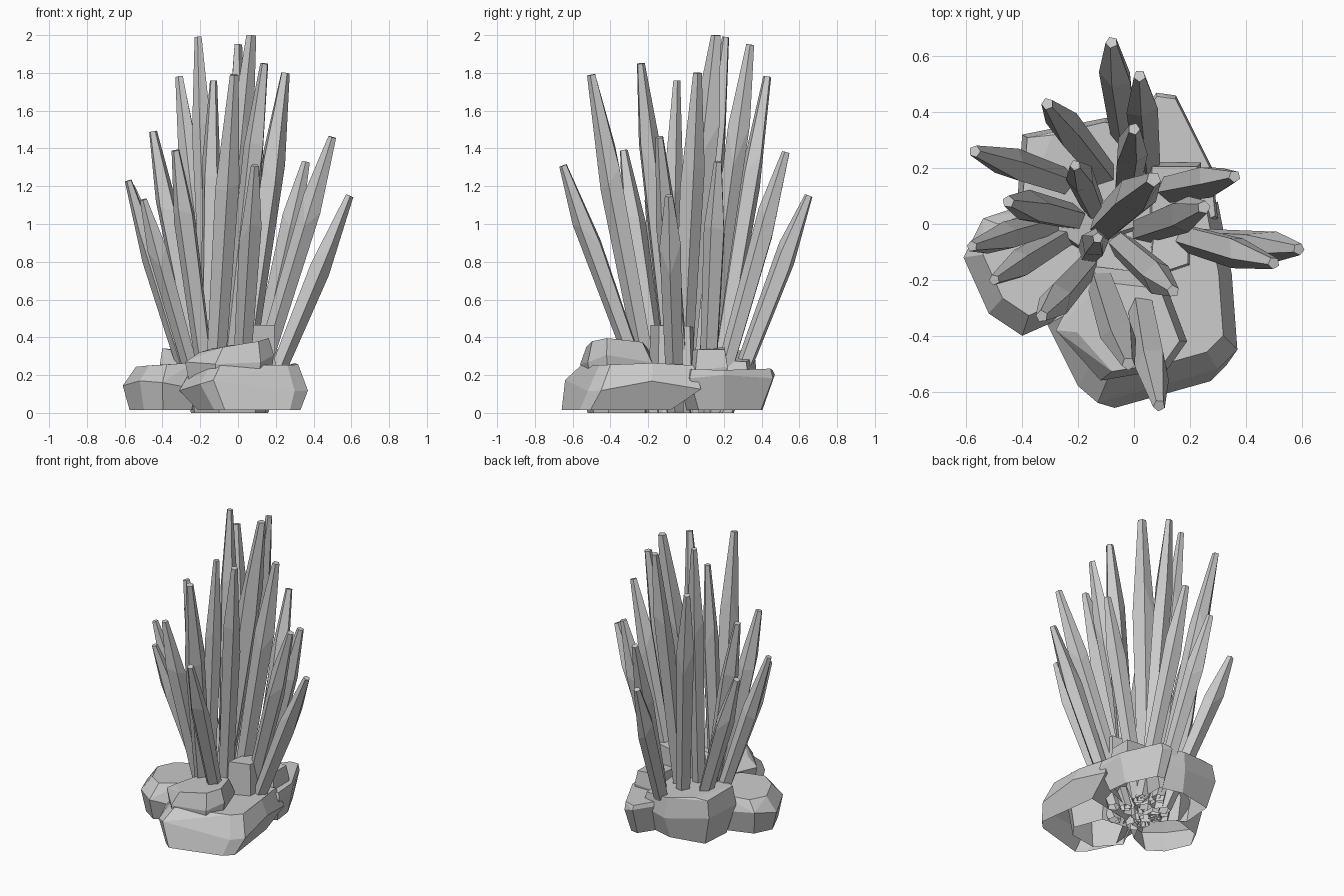
import bpy
import bmesh
import math
import random
from mathutils import Vector

random.seed(4)
cube = bpy.data.objects.get("Cube")
if cube:
    bpy.data.objects.remove(cube, do_unlink=True)

# One plain stone colour for everything
stone = bpy.data.materials.new("stone_grey")
stone.use_nodes = True
colour = (0.6, 0.6, 0.6, 1)
stone.diffuse_color = colour
stone.node_tree.nodes["Principled BSDF"].inputs["Base Color"].default_value = colour


def finish(name, bm):
    """Turn a bmesh into a flat shaded object, open underneath."""
    bmesh.ops.recalc_face_normals(bm, faces=bm.faces[:])
    under = [f for f in bm.faces if f.normal.z < -0.95]
    bmesh.ops.delete(bm, geom=under, context="FACES")
    mesh = bpy.data.meshes.new(name)
    bm.to_mesh(mesh)
    bm.free()
    mesh.materials.append(stone)
    obj = bpy.data.objects.new(name, mesh)
    bpy.context.collection.objects.link(obj)
    return obj


def crystal(name, root, tip, width=1.0, sides=5):
    """Tapered prism: slim root, broad uneven shoulder, small blunt tip."""
    tip = Vector(tip)
    root = Vector((root[0], root[1], 0.2))
    axis = (tip - root).normalized()
    foot = root - axis * (root.z / axis.z)
    across = axis.orthogonal().normalized()
    other = axis.cross(across)
    turn = random.uniform(0, math.tau)
    bm = bmesh.new()
    rings = []
    for along, radius, uneven in ((0, 0.045, 0), (0.72, 0.06, 0.07), (1, 0.022, 0)):
        ring = []
        for i in range(sides):
            angle = turn + math.tau * i / sides
            offset = across * math.cos(angle) + other * math.sin(angle)
            centre = foot.lerp(tip, along + random.uniform(-uneven, uneven))
            point = centre + offset * radius * width
            if along == 0:
                point.z = 0
            point.z = min(point.z, 2)
            ring.append(bm.verts.new(point))
        rings.append(ring)
    for low, high in zip(rings, rings[1:]):
        for i in range(sides):
            j = (i + 1) % sides
            bm.faces.new((low[i], low[j], high[j], high[i]))
    bm.faces.new(rings[0])
    bm.faces.new(rings[-1])
    return finish(name, bm)


def rock(name, outline, bottom, middle, top, foot=0.85, crown=0.8,
         rough=0.03, foot_shift=(0, 0), crown_shift=(0, 0), lean=0):
    """Faceted boulder: convex hull of three rings around an outline."""
    centre = sum((Vector(p) for p in outline), Vector((0, 0))) / len(outline)
    rings = ((foot, bottom, 0, foot_shift, 0),
             (1, middle, rough, (0, 0), 0),
             (crown, top, rough / 4, crown_shift, lean))
    bm = bmesh.new()
    for point in outline:
        for scale, z, wobble, shift, slope in rings:
            spot = centre.lerp(Vector(point), scale) + Vector(shift)
            height = z + slope * (spot.x - centre.x) + random.uniform(-wobble, wobble)
            bm.verts.new((spot.x, spot.y, height))
    hull = bmesh.ops.convex_hull(bm, input=bm.verts[:])
    loose = [v for v in hull["geom_interior"] if isinstance(v, bmesh.types.BMVert)]
    bmesh.ops.delete(bm, geom=loose, context="VERTS")
    bmesh.ops.dissolve_limit(bm, angle_limit=math.radians(9), verts=bm.verts[:], edges=bm.edges[:])
    return finish(name, bm)


# Boulders around the foot
rock("front_boulder", [(0.37, -0.45), (0.3, -0.52), (-0.13, -0.64), (-0.2, -0.58),
                       (-0.31, -0.36), (-0.1, 0), (0.3, 0.08), (0.35, -0.18)],
     0.015, 0.15, 0.25, foot=0.8, crown=0.83, rough=0.04,
     foot_shift=(0.02, -0.08), crown_shift=(0, 0.03), lean=0.03)
rock("left_side_boulder", [(0.3, 0.02), (0.28, 0.2), (0.15, 0.46), (0.08, 0.47), (-0.1, 0.2), (0, -0.1)],
     0.015, 0.2, 0.23, foot=0.75, crown=0.95, rough=0.02)
rock("right_side_boulder", [(-0.61, -0.12), (-0.54, 0.02), (-0.3, 0.1), (-0.1, -0.1),
                            (-0.22, -0.32), (-0.4, -0.4), (-0.52, -0.32)],
     0.015, 0.15, 0.26, foot=0.84, crown=0.78, rough=0.04, crown_shift=(0.02, 0.02), lean=0.06)
rock("back_boulder", [(-0.4, 0.32), (-0.3, 0.33), (-0.1, 0.38), (0.1, 0.33), (0.1, 0), (-0.2, -0.1), (-0.42, 0.05)],
     0.015, 0.18, 0.31, foot=0.78, crown=0.92, rough=0.04, lean=-0.12)
rock("upper_front_rock", [(0.19, -0.42), (0.12, -0.52), (-0.12, -0.56), (-0.28, -0.38),
                          (-0.16, -0.15), (0.1, -0.18)],
     0, 0.28, 0.36, foot=0.8, crown=0.78, crown_shift=(0.02, -0.01), lean=0.18)
rock("upper_left_rock", [(0.24, 0.22), (0.24, 0.05), (0.05, 0), (0.05, 0.22)],
     0.15, 0.25, 0.34, crown=0.85)
rock("centre_rock", [(0.2, -0.15), (0.2, 0.03), (0.07, 0.05), (0.05, -0.2)],
     0.15, 0.3, 0.46, foot=1, crown=0.9)

# Crystals: root where it leaves the rock, tip, relative width
crystals = [
    ((-0.11, -0.01), (0.07, 0.16, 2), 1.25),
    ((-0.14, 0.05), (-0.21, 0.21, 1.99), 0.9),
    ((-0.03, 0.1), (0, 0.34, 1.95), 1),
    ((-0.05, -0.07), (0.14, -0.24, 1.85), 1),
    ((0.03, -0.02), (0.25, 0.06, 1.8), 1.1),
    ((-0.12, -0.2), (-0.02, -0.5, 1.79), 1.1),
    ((-0.1, 0.17), (-0.31, 0.43, 1.78), 1),
    ((-0.16, -0.1), (-0.13, -0.05, 1.76), 0.9),
    ((-0.2, 0.02), (-0.45, 0.08, 1.49), 1),
    ((0.12, -0.03), (0.5, -0.14, 1.46), 1),
    ((-0.17, -0.15), (-0.33, -0.33, 1.39), 1),
    ((0.05, 0.2), (0.02, 0.53, 1.38), 1),
    ((0.1, 0.12), (0.36, 0.17, 1.33), 1),
    ((0.02, -0.25), (0.09, -0.65, 1.31), 1),
    ((-0.27, 0.01), (-0.58, -0.08, 1.23), 0.9),
    ((-0.22, 0.14), (-0.57, 0.26, 1.2), 1),
    ((0.2, -0.06), (0.59, -0.09, 1.15), 1),
    ((-0.03, 0.29), (-0.08, 0.65, 1.15), 1),
    ((-0.24, -0.04), (-0.5, -0.2, 1.13), 0.9),
]
for number, (root, tip, width) in enumerate(crystals, 1):
    crystal(f"crystal_{number}", root, tip, width)
